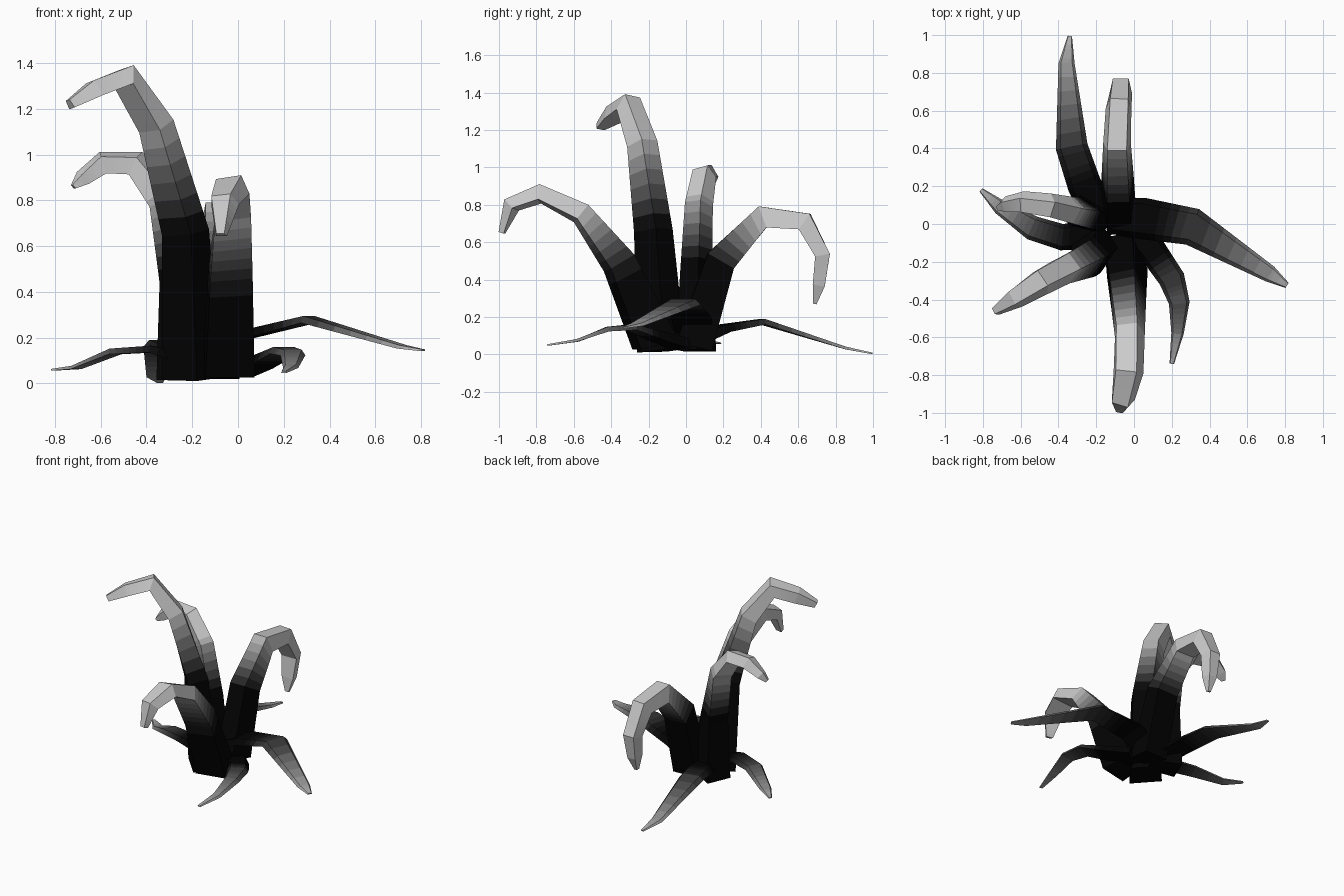
import bpy, bmesh
from mathutils import Vector, Matrix

if "Cube" in bpy.data.objects:
    bpy.data.objects.remove(bpy.data.objects["Cube"])

# Grey ramp from black root to pale tip
LEVELS = 24
SHADES = []
for i in range(LEVELS):
    g = (0.04 + 0.74 * i / (LEVELS - 1)) ** 2.2
    m = bpy.data.materials.new("leaf_shade_%d" % i)
    m.diffuse_color = (g, g, g, 1)
    m.use_nodes = True
    m.node_tree.nodes["Principled BSDF"].inputs["Base Color"].default_value = m.diffuse_color
    SHADES.append(m)
SUB = 6  # colour bands per leaf segment


def leaf(name, stations, roll=0.0, ramp=(0.32, 0.62, 1.0), floor=0.0):
    """Closed tapering leaf; each station is x, y, z, half width, thickness.
    ramp = length fraction where grey starts, where it peaks, peak level."""
    pts = [Vector(s[:3]) for s in stations]
    n = len(pts)
    trend = pts[-1] - pts[0]
    sections = []
    for i, (p, s) in enumerate(zip(pts, stations)):
        a = (pts[i] - pts[i - 1]).normalized() if i else Vector()
        b = (pts[i + 1] - pts[i]).normalized() if i < n - 1 else Vector()
        tan = (a + b).normalized()
        out = pts[min(i + 1, n - 1)] - pts[max(i - 1, 0)]
        flat = Vector((out.x, out.y, 0))
        # keep the side direction steady where the path doubles back
        if flat.length < 0.1 or flat.dot(trend) < 0:
            flat = Vector((trend.x, trend.y, 0))
        side = Vector((flat.y, -flat.x, 0)).normalized()
        side = (side - tan * side.dot(tan)).normalized()
        side = Matrix.Rotation(roll, 3, tan) @ side
        nor = side.cross(tan)
        w, t = s[3], s[4] / 2
        sec = []
        for u, v in ((-w, -t), (w, -t), (0.7 * w, t), (-0.7 * w, t)):
            q = p + side * u + nor * v
            q.z = max(q.z, floor)
            sec.append(q)
        sections.append(sec)

    # rings along the leaf, with their distance from the root
    lengths = [(pts[i + 1] - pts[i]).length for i in range(n - 1)]
    bm = bmesh.new()
    rings, dist, run = [], [], 0.0
    for i in range(n - 1):
        for j in range(SUB + (i == n - 2)):
            f = j / SUB
            rings.append([bm.verts.new(p.lerp(q, f))
                          for p, q in zip(sections[i], sections[i + 1])])
            dist.append(run + f * lengths[i])
        run += lengths[i]

    start, end, peak = ramp
    for i in range(len(rings) - 1):
        f = (dist[i] + dist[i + 1]) / 2 / run
        level = peak * min(1, max(0, (f - start) / (end - start)))
        for k in range(4):
            j = (k + 1) % 4
            face = bm.faces.new((rings[i][k], rings[i][j], rings[i + 1][j], rings[i + 1][k]))
            face.material_index = round(level * (LEVELS - 1))
    bm.faces.new(rings[0])
    bm.faces.new(rings[-1]).material_index = round(peak * (LEVELS - 1))
    bmesh.ops.recalc_face_normals(bm, faces=bm.faces)
    me = bpy.data.meshes.new(name)
    bm.to_mesh(me)
    bm.free()
    for m in SHADES:
        me.materials.append(m)
    bpy.context.collection.objects.link(bpy.data.objects.new(name, me))


# Upright arching leaves
leaf("front_arching_leaf", [
    (-.06, -.16, .03, .11, .23), (-.045, -.355, .49, .095, .155),
    (-.03, -.56, .755, .08, .10), (-.035, -.78, .86, .08, .085),
    (-.065, -.935, .80, .063, .07), (-.075, -.985, .65, .025, .03)],
    0.15, (0.30, 0.62, 1.0), 0.025)
leaf("back_arching_leaf", [
    (-.08, .04, .03, .09, .20), (-.085, .185, .50, .085, .16),
    (-.09, .41, .735, .073, .12), (-.08, .635, .71, .068, .10),
    (-.07, .73, .53, .06, .08), (-.075, .71, .37, .045, .065),
    (-.08, .688, .27, .015, .02)], 0, (0.30, 0.55, 1.0), 0.02)
leaf("tall_left_leaf", [
    (-.19, -.12, .02, .11, .18), (-.22, -.165, .66, .09, .14),
    (-.35, -.225, 1.125, .075, .105), (-.49, -.30, 1.34, .07, .09),
    (-.63, -.39, 1.285, .055, .075), (-.735, -.46, 1.22, .025, .04)],
    0.2, (0.38, 0.68, 1.0))
leaf("middle_left_leaf", [
    (-.23, .04, .02, .09, .20), (-.25, .045, .45, .075, .14),
    (-.315, .06, .80, .068, .10), (-.445, .09, .965, .062, .08),
    (-.59, .11, .968, .055, .075), (-.68, .10, .90, .04, .05),
    (-.72, .085, .86, .015, .02)], -0.3, (0.35, 0.65, 1.0))

# Low spreading leaves
LOW = (0.22, 1.0, 0.9)
leaf("right_low_leaf", [
    (-.10, .04, .14, .10, .06), (.04, .03, .215, .11, .04),
    (.31, -.015, .28, .10, .03), (.72, -.265, .16, .045, .015),
    (.81, -.325, .145, .016, .008)], 0, LOW)
leaf("back_low_leaf", [
    (-.17, .04, .08, .09, .06), (-.26, .20, .14, .09, .04),
    (-.33, .41, .175, .085, .03), (-.357, .85, .035, .043, .015),
    (-.34, .995, .005, .012, .008)], 0, LOW)
leaf("left_low_leaf", [
    (-.18, -.05, .09, .08, .06), (-.38, -.07, .15, .07, .03),
    (-.54, -.02, .14, .065, .025), (-.71, .09, .07, .04, .015),
    (-.81, .18, .06, .012, .008)], 0, LOW)
leaf("front_low_leaf", [
    (.0, -.03, .06, .09, .06), (.09, -.13, .09, .075, .05),
    (.20, -.29, .145, .07, .03), (.24, -.42, .135, .055, .025),
    (.23, -.58, .075, .033, .015), (.20, -.74, .05, .012, .008)], 0, LOW)
